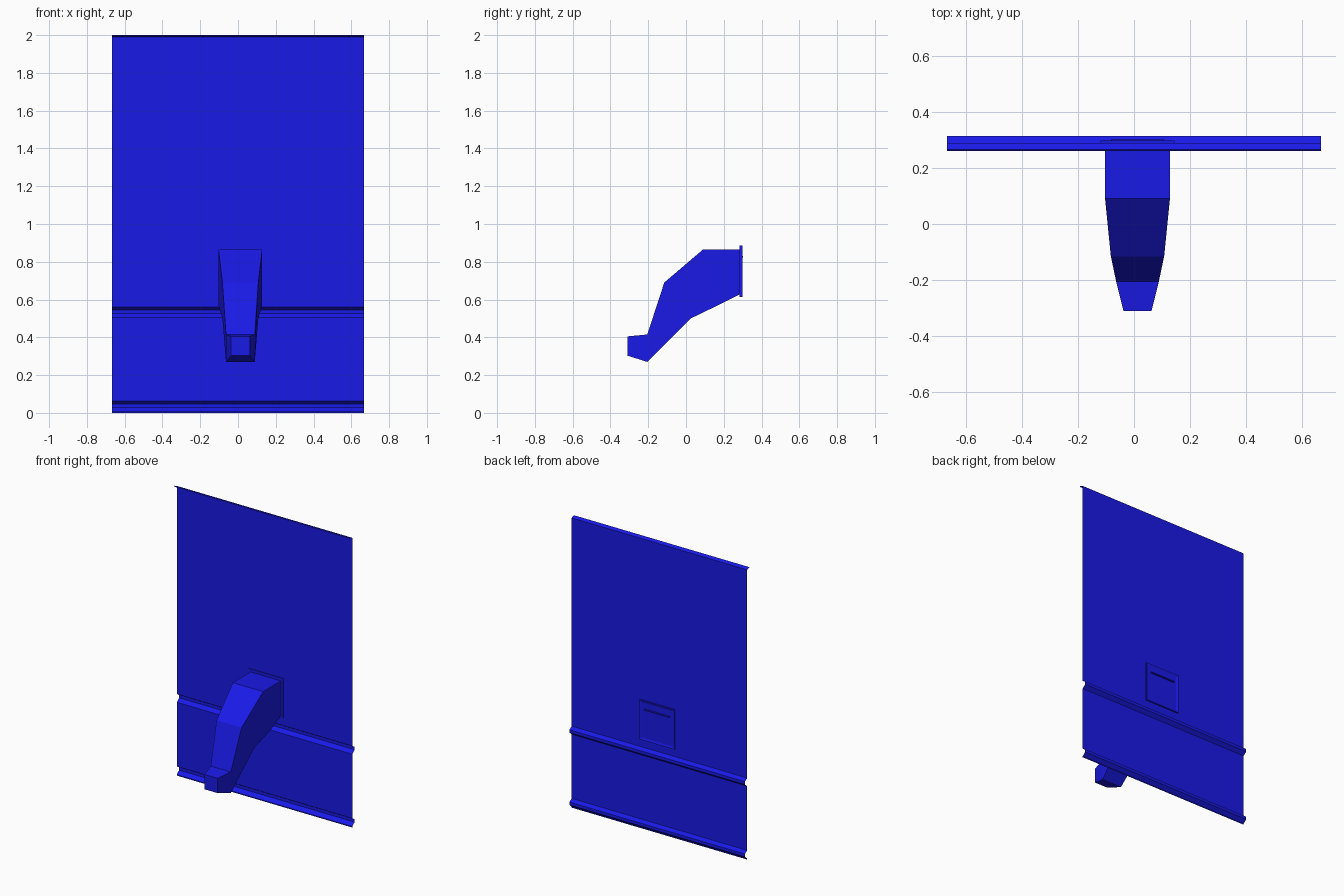
import bpy, bmesh

if "Cube" in bpy.data.objects:
    bpy.data.objects.remove(bpy.data.objects["Cube"])

blue = bpy.data.materials.new("blue_paint")
blue.diffuse_color = (0.01, 0.01, 0.8, 1)
blue.use_nodes = True
blue.node_tree.nodes["Principled BSDF"].inputs["Base Color"].default_value = blue.diffuse_color


def finish(name, bm):
    mesh = bpy.data.meshes.new(name)
    bm.to_mesh(mesh)
    bm.free()
    obj = bpy.data.objects.new(name, mesh)
    bpy.context.collection.objects.link(obj)
    mesh.materials.append(blue)
    return obj


def box(name, x0, x1, y0, y1, z0, z1, inset=0, depth=0):
    bm = bmesh.new()
    bmesh.ops.create_cube(bm, size=1)
    for v in bm.verts:
        v.co.x = (x0 + x1) / 2 + v.co.x * (x1 - x0)
        v.co.y = (y0 + y1) / 2 + v.co.y * (y1 - y0)
        v.co.z = (z0 + z1) / 2 + v.co.z * (z1 - z0)
    if inset:
        bm.normal_update()
        back = [f for f in bm.faces if f.normal.y > 0.9]
        bmesh.ops.inset_region(bm, faces=back, thickness=inset)
        for v in back[0].verts:
            v.co.y -= depth
    return finish(name, bm)


# Wall panel: a single folded sheet with a top lip and two grooves
SHEET, GROOVE, HALF = 0.288, 0.313, 0.667
profile = [(0.26, 1.995), (0.265, 2.0), (SHEET, 1.99)]
for z in (0.5, 0.003):
    profile += [(SHEET, z + 0.06), (GROOVE, z + 0.045),
                (GROOVE, z + 0.025), (SHEET, z + 0.004)]
profile.append((SHEET, 0))
bm = bmesh.new()
rows = [[bm.verts.new((x, y, z)) for x in (-HALF, HALF)] for y, z in profile]
for a, b in zip(rows, rows[1:]):
    bm.faces.new((a[0], b[0], b[1], a[1]))
finish("wall_panel", bm)

# Spout: rectangular sections (top y, top z, bottom y, bottom z, half width)
CX = 0.0125
sections = [
    (0.29, 0.865, 0.29, 0.63, 0.1155),
    (0.09, 0.865, 0.17, 0.57, 0.1155),
    (-0.115, 0.69, 0.025, 0.50, 0.095),
    (-0.205, 0.415, -0.205, 0.27, 0.076),
    (-0.31, 0.405, -0.31, 0.303, 0.05),
]
bm = bmesh.new()
rings = []
for ty, tz, by, bz, w in sections:
    rings.append([bm.verts.new(p) for p in (
        (CX - w, ty, tz), (CX + w, ty, tz), (CX + w, by, bz), (CX - w, by, bz))])
for a, b in zip(rings, rings[1:]):
    for i in range(4):
        j = (i + 1) % 4
        bm.faces.new((a[i], a[j], b[j], b[i]))
bm.faces.new(rings[0])
bm.faces.new(rings[-1])
bmesh.ops.recalc_face_normals(bm, faces=bm.faces)
finish("spout", bm)

# Mounting plate with a recessed back, and its small locating rib
box("mounting_plate", CX - 0.132, CX + 0.132, 0.283, 0.298, 0.613, 0.885, 0.022, 0.005)
box("locating_rib", CX - 0.095, CX + 0.095, 0.29, 0.303, 0.823, 0.83)
